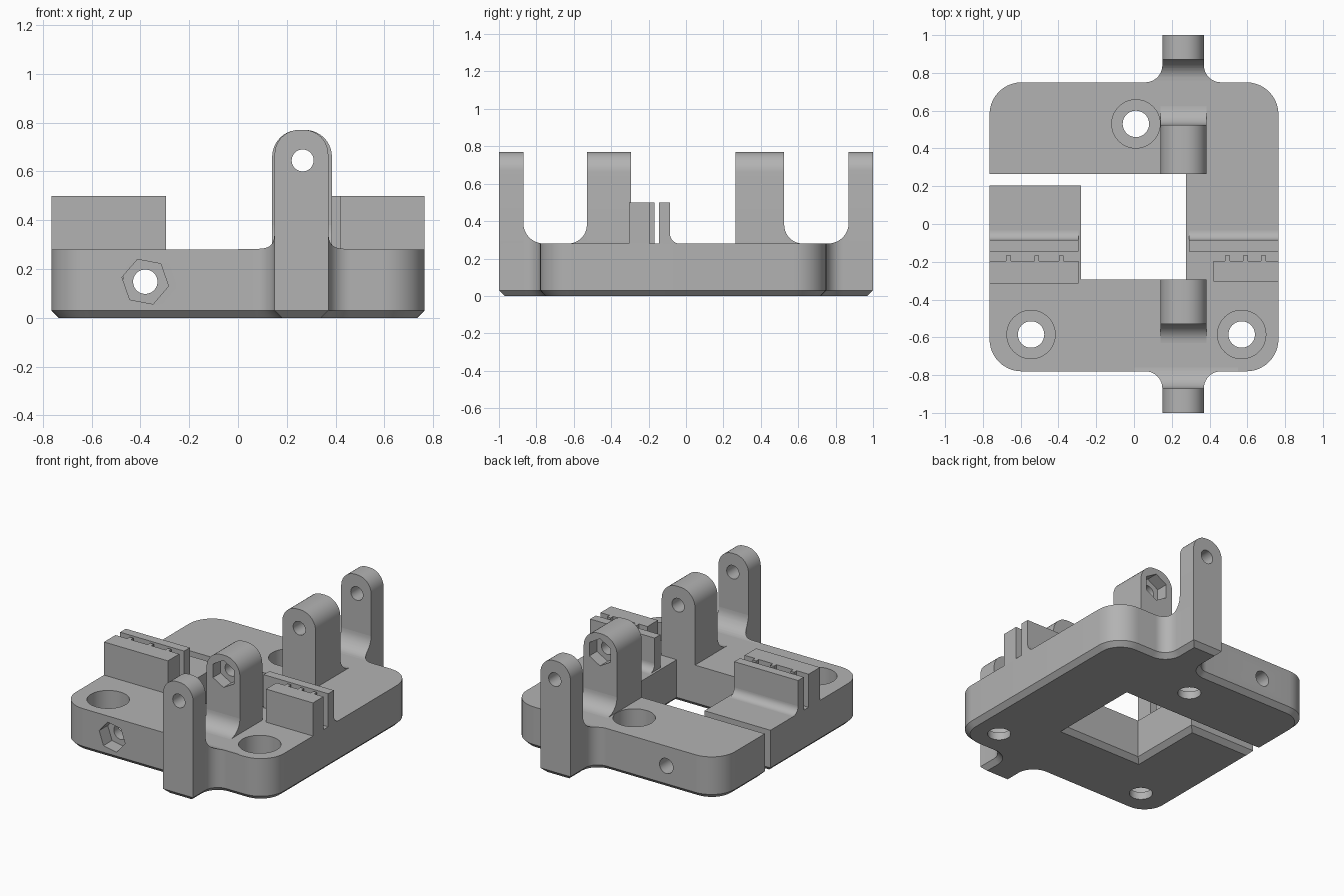
import bpy, bmesh
from math import sin, cos, pi, radians
from mathutils import Vector

cube = bpy.data.objects.get("Cube")
if cube:
    bpy.data.objects.remove(cube, do_unlink=True)

grey = bpy.data.materials.new("plain_grey")
grey.use_nodes = True
colour = (0.45, 0.45, 0.45, 1)
grey.diffuse_color = colour
grey.node_tree.nodes["Principled BSDF"].inputs["Base Color"].default_value = colour

TOP, HIGH, CLAMP = 0.28, 0.77, 0.5


def rounded(corners, steps=10):
    """Polygon from (u, v, radius) right-angled corners."""
    pts = []
    for i, (u, v, r) in enumerate(corners):
        p = Vector((u, v))
        if r == 0:
            pts.append(p)
            continue
        a = (Vector(corners[i - 1][:2]) - p).normalized() * r
        b = (Vector(corners[(i + 1) % len(corners)][:2]) - p).normalized() * r
        for k in range(steps + 1):
            t = k / steps * pi / 2
            pts.append(p + a * (1 - sin(t)) + b * (1 - cos(t)))
    return pts


def circle(u, v, r, n=40, turn=0.0):
    return [(u + r * cos(turn + 2 * pi * k / n), v + r * sin(turn + 2 * pi * k / n))
            for k in range(n)]


def rect(u0, u1, v0, v1):
    return [(u0, v0), (u1, v0), (u1, v1), (u0, v1)]


def prism(name, pts, axis, lo, hi, chamfer=0):
    """Extrude a 2D outline along an axis, with an optional bottom chamfer."""
    place = {"x": lambda u, v, w: (w, u, v),
             "y": lambda u, v, w: (u, w, v),
             "z": lambda u, v, w: (u, v, w)}[axis]
    bm = bmesh.new()
    base = bm.faces.new([bm.verts.new(place(u, v, lo)) for u, v in pts])
    rim = list(base.edges)
    ext = bmesh.ops.extrude_face_region(bm, geom=[base], use_keep_orig=True)
    shift = Vector(place(0, 0, hi - lo))
    for v in ext["geom"]:
        if isinstance(v, bmesh.types.BMVert):
            v.co += shift
    bmesh.ops.recalc_face_normals(bm, faces=bm.faces)
    if chamfer:
        bmesh.ops.bevel(bm, geom=rim, offset=chamfer, segments=1,
                        affect="EDGES", clamp_overlap=False)
    mesh = bpy.data.meshes.new(name)
    bm.to_mesh(mesh)
    bm.free()
    mesh.materials.append(grey)
    ob = bpy.data.objects.new(name, mesh)
    bpy.context.collection.objects.link(ob)
    return ob


def combine(ob, tools, operation="DIFFERENCE"):
    """Apply booleans one by one and discard the tools."""
    bpy.context.view_layer.objects.active = ob
    for tool in tools:
        mod = ob.modifiers.new("cut", "BOOLEAN")
        mod.operation, mod.solver, mod.object = operation, "EXACT", tool
        bpy.ops.object.modifier_apply(modifier=mod.name)
        bpy.data.objects.remove(tool, do_unlink=True)


def fillet(name, y, z, r, side, x0, x1):
    """Concave quarter-round strip against a wall at y, opening toward side."""
    pts = [(y, z)] + [(y + side * r * (1 - cos(k * pi / 20)),
                       z + r * (1 - sin(k * pi / 20))) for k in range(11)]
    return prism(name, pts, "x", x0, x1)


# Plate outline with two necks, central window and side slot
outline = rounded([
    (-.765, -.78, .17), (.15, -.78, .09), (.15, -1, 0), (.37, -1, 0),
    (.37, -.78, .09), (.765, -.78, .17), (.765, .75, .17), (.37, .75, .09),
    (.37, 1, 0), (.15, 1, 0), (.15, .75, .09), (-.765, .75, .17),
    (-.765, .265, 0), (.275, .265, 0), (.275, -.295, 0), (-.28, -.295, 0),
    (-.28, .205, 0), (-.765, .205, 0)])
plate = prism("base_plate", outline, "z", 0, TOP, chamfer=.03)

# Counterbored mounting holes, clamp bolt bore and its nut pocket
cutters = []
for x, y in ((-.545, -.585), (.57, -.585), (.01, .53)):
    cutters.append(prism("bore", circle(x, y, .07), "z", -.1, .2))
    cutters.append(prism("counterbore", circle(x, y, .128, 48), "z", .05, .4))
cutters.append(prism("bolt_bore", circle(-.38, .148, .05), "y", -1, 1))
cutters.append(prism("nut_pocket", circle(-.38, .148, .097, 6, radians(-10.7)),
                     "y", -.9, -.69))
combine(plate, cutters)

# Front and back hinge lugs: an inner lug, an outer lug and the fillets between
for end, s, inner, face, outer in (("front", -1, .295, .53, .87),
                                   ("back", 1, .265, .525, .87)):
    def arch(name, x0, x1, r, a, b):
        pts = rounded([(x0, TOP, 0), (x1, TOP, 0), (x1, HIGH, r), (x0, HIGH, r)])
        return prism(name, pts, "y", *sorted((s * a, s * b)))

    lug = arch(end + "_inner_lug", .14, .385, .11, inner, face)
    combine(lug, [
        prism("pin_hole", circle(.265, .645, .045), "y", -1.2, 1.2),
        prism("nut_pocket", circle(.265, .645, .09, 6, pi / 2), "y",
              *sorted((s * (face - .08), s * (face + .1))))])
    fillet(end + "_inner_fillet", s * face, TOP, .1, s, .14, .385)

    lug = arch(end + "_outer_lug", .15, .37, .1, outer, 1)
    combine(lug, [prism("pin_hole", circle(.265, .645, .045), "y", -1.2, 1.2)])
    web = fillet(end + "_outer_fillet", s * outer, TOP, .11, -s, 0, .55)
    combine(web, [prism("trim", outline, "z", -.1, 1)], "INTERSECT")

# Belt clamps: toothed block facing a filleted wall
for side, block, wall, teeth in (
        ("right", (-.765, -.295), (-.765, -.295), (-.665, -.515, -.385)),
        ("left", (.42, .765), (.29, .765), (.495, .59, .685))):
    front = -.315 if side == "right" else -.305
    prism(side + "_clamp_block", rect(*block, front, -.195), "z", TOP, CLAMP)
    prism(side + "_clamp_wall", rect(*wall, -.145, -.085), "z", TOP, CLAMP)
    fillet(side + "_clamp_fillet", -.085, TOP, .05, 1, *wall)
    for i, x in enumerate(teeth):
        prism(f"{side}_clamp_tooth_{i + 1}", rect(x - .013, x + .013, -.195, -.168),
              "z", TOP, CLAMP)

# Smooth rounded areas while keeping edges crisp
bpy.ops.object.select_all(action="DESELECT")
for ob in bpy.context.collection.objects:
    if ob.type == "MESH" and grey.name in ob.data.materials:
        ob.select_set(True)
        bpy.context.view_layer.objects.active = ob
bpy.ops.object.shade_smooth_by_angle(angle=radians(30))
